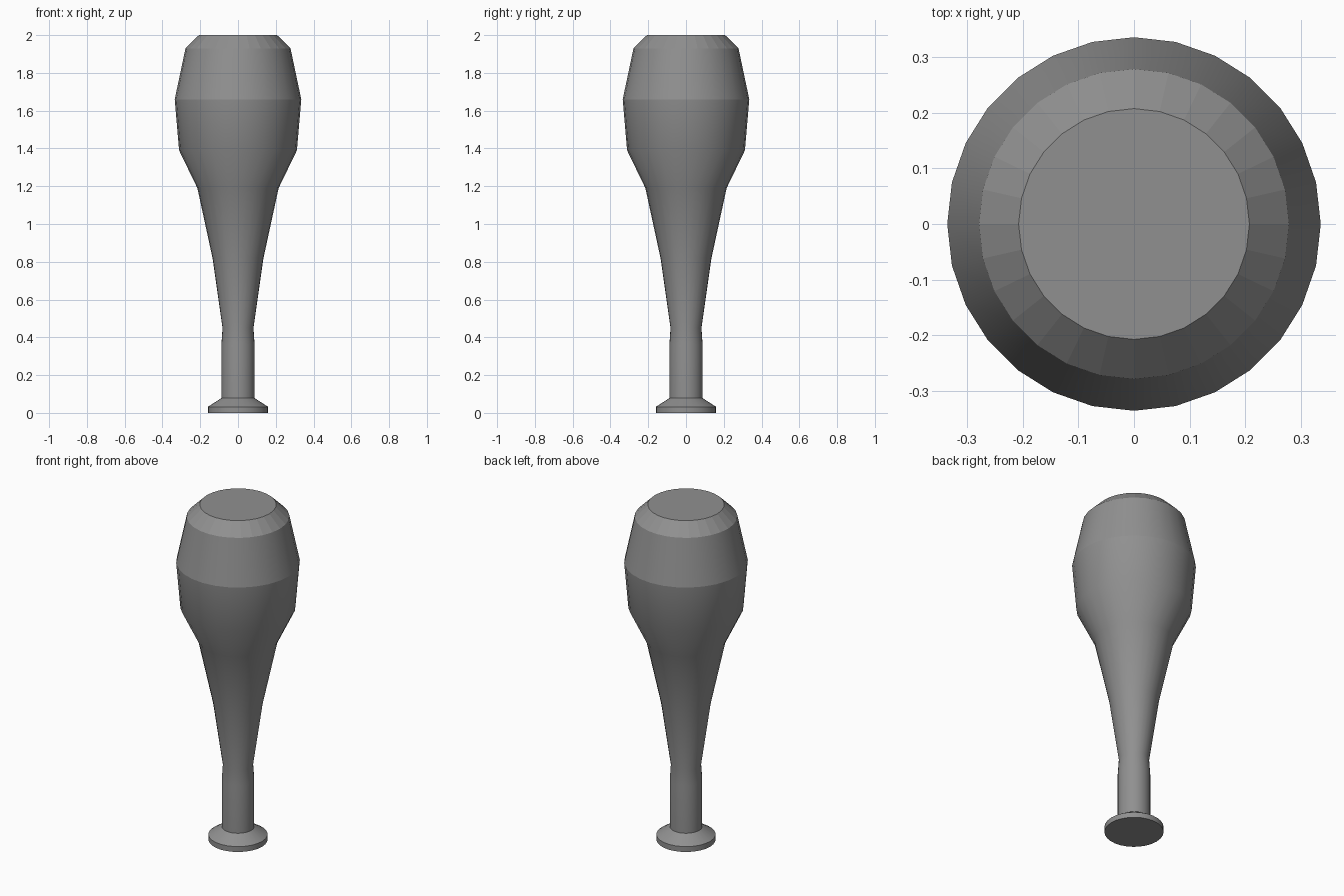
import bpy, bmesh, math

cube = bpy.data.objects.get("Cube")
if cube:
    bpy.data.objects.remove(cube)

SIDES = 28

# Single grey material
grey = bpy.data.materials.new("plain_grey")
grey.use_nodes = True
colour = (0.28, 0.28, 0.28, 1)
grey.diffuse_color = colour
grey.node_tree.nodes["Principled BSDF"].inputs["Base Color"].default_value = colour


def lathe(name, profile, sharp, flat=()):
    """Closed turned solid from (radius, height) pairs; sharp and flat list ring indices."""
    bm = bmesh.new()
    rings = []
    for r, z in profile:
        rings.append([bm.verts.new((r * math.cos(a), r * math.sin(a), z))
                      for a in (math.tau * i / SIDES for i in range(SIDES))])
    for k, (low, high) in enumerate(zip(rings, rings[1:])):
        for i in range(SIDES):
            j = (i + 1) % SIDES
            face = bm.faces.new((low[i], low[j], high[j], high[i]))
            face.smooth = k not in flat
    bm.faces.new(rings[0][::-1])
    bm.faces.new(rings[-1])
    for k in sharp:
        for i in range(SIDES):
            bm.edges.get((rings[k][i], rings[k][(i + 1) % SIDES])).smooth = False
    mesh = bpy.data.meshes.new(name)
    bm.to_mesh(mesh)
    bm.free()
    mesh.materials.append(grey)
    obj = bpy.data.objects.new(name, mesh)
    bpy.context.collection.objects.link(obj)
    return obj


# Turned club: round foot, slim grip, swelling body and chamfered crown
outline = [
    (0.16, 0), (0.16, 0.032),                    # foot
    (0.088, 0.078), (0.088, 0.36), (0.082, 0.45),  # grip
    (0.135, 0.82), (0.215, 1.19), (0.312, 1.39),   # flare
    (0.335, 1.66), (0.278, 1.93), (0.207, 2.0),    # head and crown
]
lathe("club", outline, sharp=(0, 1, 2, 8, 9, 10), flat=(9,))
